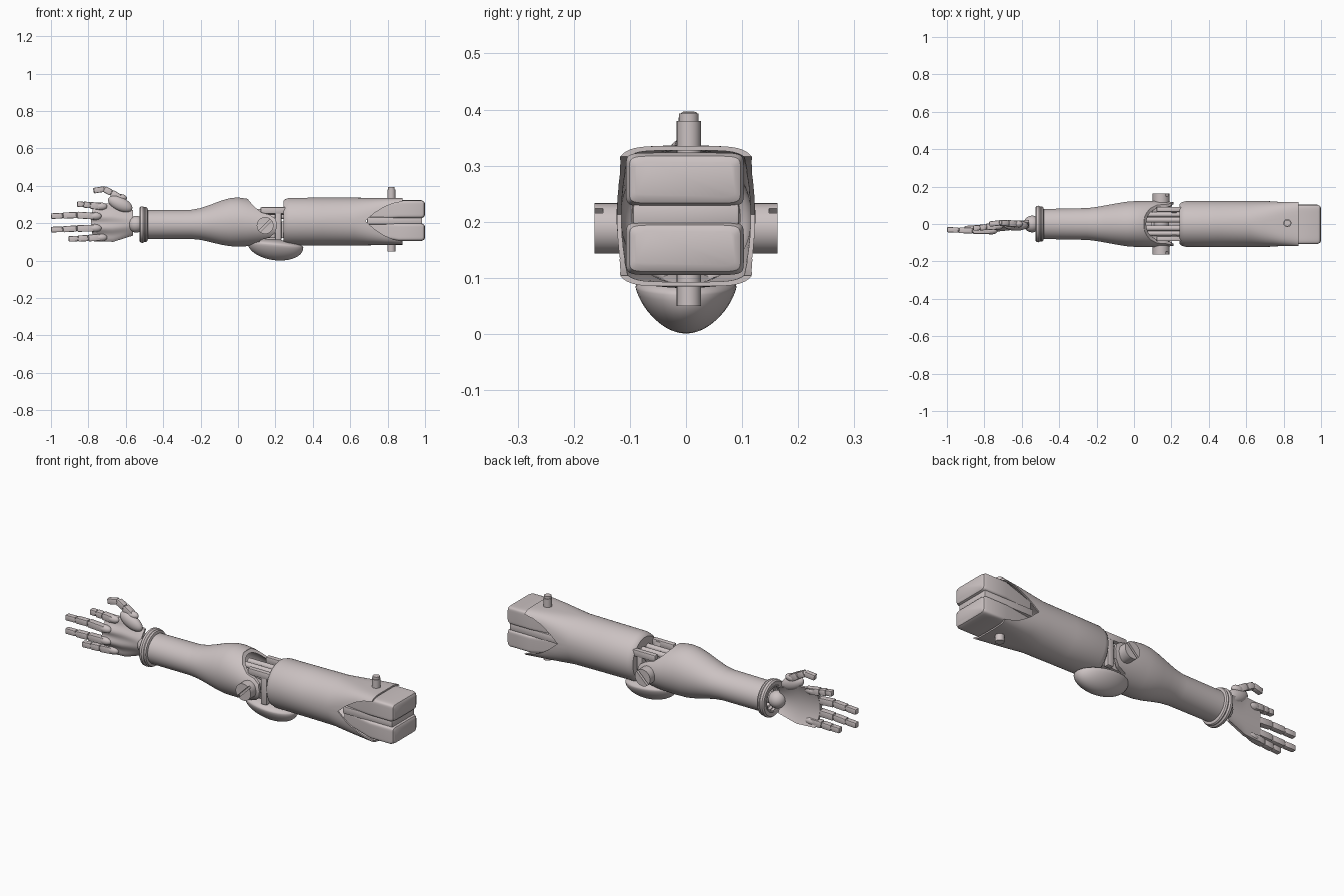
import bpy, bmesh, math
from mathutils import Vector, Matrix

if "Cube" in bpy.data.objects:
    bpy.data.objects.remove(bpy.data.objects["Cube"])

mat = bpy.data.materials.new("warm_grey")
mat.diffuse_color = (0.60, 0.54, 0.54, 1)
mat.use_nodes = True
mat.node_tree.nodes["Principled BSDF"].inputs["Base Color"].default_value = mat.diffuse_color


def make(name, bm, angle=32):
    bmesh.ops.recalc_face_normals(bm, faces=bm.faces)
    me = bpy.data.meshes.new(name)
    bm.to_mesh(me)
    bm.free()
    me.materials.append(mat)
    ob = bpy.data.objects.new(name, me)
    bpy.context.collection.objects.link(ob)
    smooth(ob, angle)
    return ob


def smooth(ob, angle=32):
    bpy.ops.object.select_all(action='DESELECT')
    ob.select_set(True)
    bpy.context.view_layer.objects.active = ob
    bpy.ops.object.shade_smooth_by_angle(angle=math.radians(angle))


def cut(ob, cutter):
    m = ob.modifiers.new("cut", 'BOOLEAN')
    m.operation, m.solver, m.object = 'DIFFERENCE', 'EXACT', cutter
    bpy.context.view_layer.update()
    dg = bpy.context.evaluated_depsgraph_get()
    me = bpy.data.meshes.new_from_object(ob.evaluated_get(dg))
    ob.modifiers.clear()
    ob.data = me
    bpy.data.objects.remove(cutter)
    smooth(ob)


def skin(name, rings, closed=False, angle=32):
    """Bridge a list of point rings; closed joins last to first."""
    bm = bmesh.new()
    rs = [[bm.verts.new(p) for p in r] for r in rings]
    n = len(rs[0])
    pairs = list(zip(rs, rs[1:])) + ([(rs[-1], rs[0])] if closed else [])
    for a, b in pairs:
        for i in range(n):
            j = (i + 1) % n
            bm.faces.new((a[i], a[j], b[j], b[i]))
    if not closed:
        bm.faces.new(rs[0])
        bm.faces.new(rs[-1])
    return make(name, bm, angle)


def oval(x, cz, ry, rz, n=2.0, cy=0.0, seg=56):
    """Superellipse ring across the arm."""
    pts = []
    for i in range(seg):
        a = 2 * math.pi * (i + 0.5) / seg
        c, s = math.cos(a), math.sin(a)
        pts.append((x, cy + ry * math.copysign(abs(c) ** (2 / n), c),
                    cz + rz * math.copysign(abs(s) ** (2 / n), s)))
    return pts


def tube(name, stations, t):
    """Hollow shell with wall thickness t."""
    outer = [oval(*s) for s in stations]
    inner = [oval(s[0], s[1], max(s[2] - t, .004), max(s[3] - t, .004), *s[4:])
             for s in reversed(stations)]
    return skin(name, outer + inner, True)


def prism(pts, h=0.3):
    """Side-view (x, z) cutter running along y."""
    return skin("cutter", [[(x, y, z) for x, z in pts] for y in (-h, h)])


def bar(bm, p, q, w, h, bevel=0.006):
    """Bevelled box running from p to q."""
    p, q = Vector(p), Vector(q)
    d = q - p
    side = d.cross(Vector((0, 1, 0))).normalized()
    up = side.cross(d).normalized()
    rot = Matrix((d.normalized(), up, side)).transposed().to_4x4()
    m = Matrix.Translation((p + q) / 2) @ rot @ Matrix.Diagonal((d.length, w, h, 1))
    vs = bmesh.ops.create_cube(bm, size=1, matrix=m)['verts']
    es = list({e for v in vs for e in v.link_edges})
    bmesh.ops.bevel(bm, geom=es, offset=bevel, segments=2, profile=0.5, affect='EDGES')


def ball(bm, c, r):
    bmesh.ops.create_uvsphere(bm, u_segments=24, v_segments=14, radius=1,
                              matrix=Matrix.Translation(c) @ Matrix.Diagonal((*r, 1)))


def rod(bm, p, q, r):
    p, q = Vector(p), Vector(q)
    m = Matrix.Translation((p + q) / 2) @ (q - p).to_track_quat('Z', 'Y').to_matrix().to_4x4()
    bmesh.ops.create_cone(bm, cap_ends=True, segments=32, radius1=r, radius2=r,
                          depth=(q - p).length, matrix=m)


# Upper arm shell, round at the elbow and squarer at the shoulder
upper = tube("upper_arm_shell", [
    (.243, .207, .012, .012), (.243, .207, .105, .112), (.252, .208, .115, .121),
    (.275, .209, .122, .127), (.45, .209, .124, .128), (.62, .209, .124, .128, 2.1),
    (.70, .209, .123, .127, 2.8), (.78, .21, .122, .126, 4), (.88, .21, .129, .125, 5.5)], .008)
notch = [(.68, 0), (.73, .042), (.78, .073), (.83, .093), (.88, .103), (.93, .106)]
cut(upper, prism([(x, .213 + z) for x, z in notch]
                 + [(x, .213 - z * 1.06) for x, z in reversed(notch[1:])]))

# Shoulder blocks inside the shell, with a thinner core in the gap
for name, cz, hz in (("shoulder_block_upper", .275, .048), ("shoulder_block_lower", .1525, .0475)):
    skin(name, [oval(x, .21 + (cz - .21) * k, .105 * k - i, hz * k - i, 9, -.002)
                for x, k, i in ((.69, .72, 0), (.86, 1, 0), (.98, 1, 0),
                                (.994, 1, .006), (1.0, 1, .016))])
bm = bmesh.new()
bar(bm, (.69, 0, .213), (.985, 0, .213), .19, .04)
make("shoulder_core", bm)

# Shoulder pin
bm = bmesh.new()
rod(bm, (.82, .005, .05), (.82, .005, .38), .0215)
rod(bm, (.82, .005, .37), (.82, .005, .393), .0175)
make("shoulder_pin", bm)

# Forearm shell, open around the elbow
fore = tube("forearm_shell", [
    (-.50, .193, .080, .078), (-.25, .194, .085, .078), (-.2, .196, .091, .085),
    (-.15, .199, .100, .099), (-.09, .203, .111, .118), (-.04, .206, .119, .129),
    (.0, .207, .122, .131), (.05, .204, .124, .127), (.10, .198, .124, .117),
    (.16, .193, .122, .105), (.24, .19, .115, .09)], .013)
cut(fore, prism([(.045, .4), (.055, .325), (.085, .29), (.125, .258), (.17, .245), (.2, .225),
                 (.21, .19), (.2, .15), (.17, .125), (.12, .11), (.09, .06), (.09, -.1),
                 (.5, -.1), (.5, .4)]))

# Wrist cuff ring
tube("wrist_cuff", [(-.525, .193, .082, .082), (-.527, .193, .090, .090),
                    (-.52, .193, .097, .097), (-.508, .193, .098, .098),
                    (-.500, .193, .092, .092), (-.494, .193, .095, .095),
                    (-.486, .193, .091, .091), (-.482, .193, .079, .079)], .022)

# Elbow hinge pin with slotted heads
bm = bmesh.new()
rod(bm, (.145, -.163, .188), (.145, .163, .188), .045)
pin = make("elbow_pin", bm)
for s in (-1, 1):
    bm = bmesh.new()
    bar(bm, (.10, s * .163, .143), (.19, s * .163, .233), .03, .012, .0005)
    cut(pin, make("cutter", bm))

# Elbow linkage bars joining the two shells
bm = bmesh.new()
for s in (-1, 1):
    bar(bm, (.12, s * .078, .268), (.255, s * .078, .268), .028, .036)
    bar(bm, (.215, s * .075, .11), (.215, s * .075, .28), .03, .035)
    rod(bm, (.05, s * .022, .262), (.26, s * .022, .262), .015)
    rod(bm, (.05, s * .05, .235), (.26, s * .05, .235), .013)
bar(bm, (.09, 0, .165), (.26, 0, .165), .12, .09)
bar(bm, (.17, 0, .08), (.17, 0, .15), .05, .08)
make("elbow_linkage", bm)

# Elbow guard: a keeled bowl under the joint
bm = bmesh.new()
bmesh.ops.create_uvsphere(bm, u_segments=40, v_segments=24, radius=1)
for v in bm.verts:
    a, b, c = v.co
    keel = 1 - .22 * abs(c) if c < 0 else 1
    v.co = (.2 + .149 * a, .09 * b * keel, .083 - .014 * a + (.081 if c < 0 else .03) * c)
make("elbow_guard", bm)

# Wrist ball joint
bm = bmesh.new()
ball(bm, (-.545, 0, .195), (.045, .045, .045))
rod(bm, (-.545, 0, .195), (-.45, 0, .195), .03)
make("wrist_ball", bm)

# Cupped palm with ridges on the back
rings = []
for i in range(13):
    u = i / 12
    half = .068 + .034 * min(1, u / .5)
    vs = [-1 + k / 12 for k in range(25)]

    def surf(v, t):
        ridge = .006 * u * math.cos(3.2 * math.pi * v - math.pi) if t == 0 else 0
        y = -.025 - .018 * u + .034 * v * v - ridge + t * (1 - .5 * v * v)
        x = -.562 - .205 * u - .018 * u * math.cos(v * 1.4)
        return (x, y, .202 + .002 * u + half * v)
    rings.append([surf(v, 0) for v in vs] + [surf(v, .024) for v in reversed(vs)])
skin("palm", rings)

# Fingers: jointed block segments with round knuckles
fingers = {
    "index_finger": [(-.735, -.012, .29), (-.79, -.016, .296), (-.825, -.02, .300), (-.86, -.022, .303)],
    "middle_finger": [(-.765, -.036, .238), (-.86, -.036, .244), (-.935, -.033, .241), (-.999, -.03, .238)],
    "ring_finger": [(-.765, -.036, .174), (-.86, -.036, .172), (-.935, -.033, .168), (-.999, -.03, .166)],
    "little_finger": [(-.735, -.016, .124), (-.80, -.02, .121), (-.855, -.022, .118), (-.905, -.024, .116)],
    "thumb": [(-.63, .0, .335), (-.675, .004, .362), (-.715, .006, .383), (-.772, .0, .374)],
}
for name, path in fingers.items():
    bm = bmesh.new()
    ball(bm, path[0], (.036, .02, .021))
    for k, (p, q) in enumerate(zip(path, path[1:])):
        p, q = Vector(p), Vector(q)
        bar(bm, p + (q - p) * .04, q, .034 - .003 * k, .036 - .003 * k, .005)
    for p in path[1:-1]:
        ball(bm, p, (.013, .013, .013))
    make(name, bm)

# Thumb base pad
bm = bmesh.new()
bmesh.ops.create_uvsphere(bm, u_segments=28, v_segments=16, radius=1,
                          matrix=Matrix.Translation((-.63, -.008, .303))
                          @ Matrix.Rotation(math.radians(25), 4, 'Y')
                          @ Matrix.Diagonal((.07, .028, .036, 1)))
make("thumb_base", bm)
